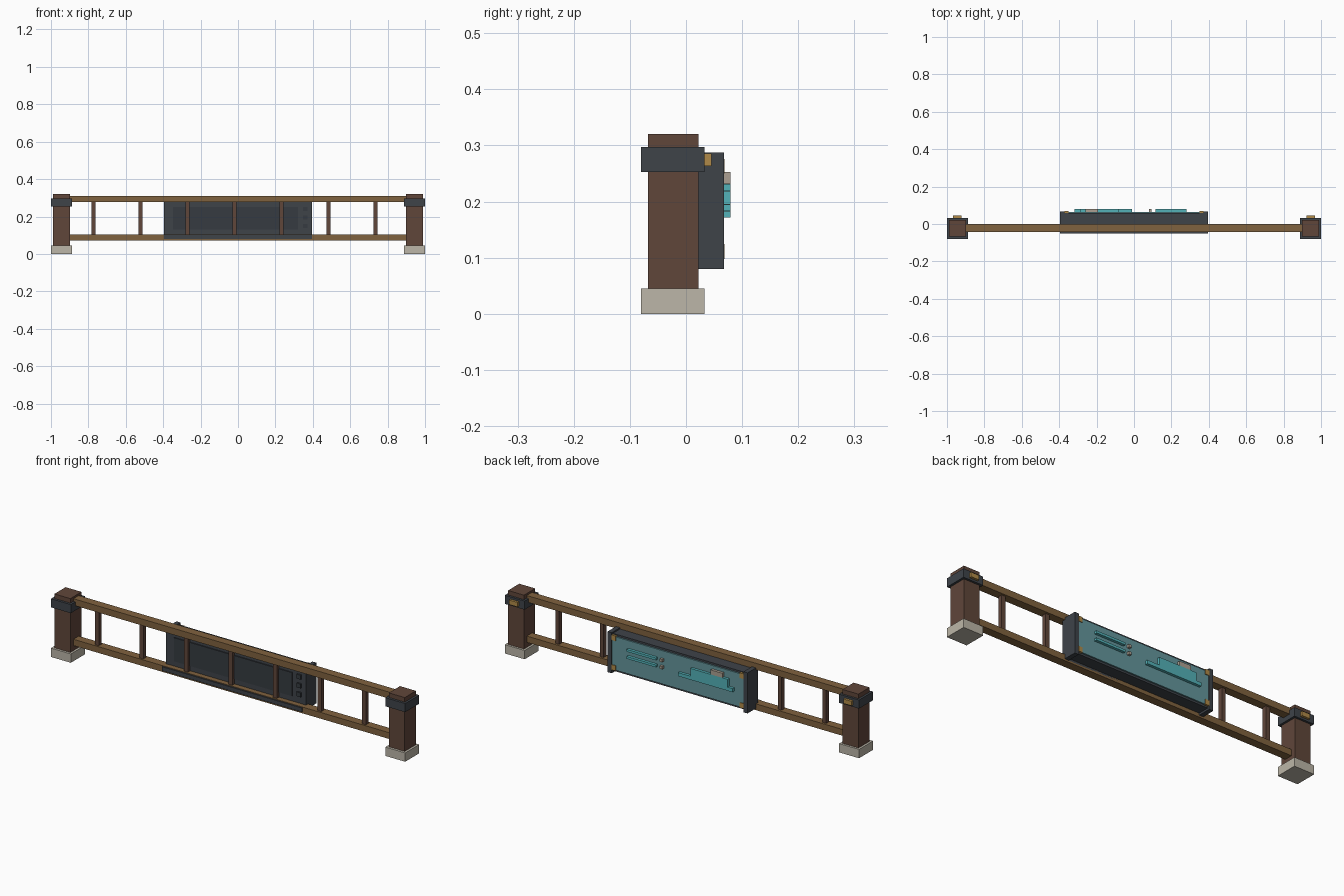
import bpy

if "Cube" in bpy.data.objects:
    bpy.data.objects.remove(bpy.data.objects["Cube"])


def material(name, srgb):
    """Flat colour from 0-255 sRGB values."""
    m = bpy.data.materials.new(name)
    lin = [(c / 255 / 12.92) if c / 255 < 0.04 else ((c / 255 + 0.055) / 1.055) ** 2.4 for c in srgb]
    m.diffuse_color = (*lin, 1)
    m.use_nodes = True
    m.node_tree.nodes["Principled BSDF"].inputs["Base Color"].default_value = m.diffuse_color
    return m


POST = material("dark_brown_wood", (96, 70, 58))
RAIL = material("light_brown_wood", (128, 98, 62))
DARK = material("charcoal_metal", (62, 67, 73))
INSET = material("deep_charcoal", (54, 59, 65))
STONE = material("pale_stone", (188, 182, 168))
GOLD = material("brass", (176, 138, 72))
GLASS = material("muted_teal", (100, 150, 156))
CYAN = material("bright_cyan", (84, 178, 184))
TAN = material("warm_grey", (172, 160, 146))


def box(name, x, y, z, mat):
    """Axis-aligned box from (min, max) ranges."""
    (x0, x1), (y0, y1), (z0, z1) = sorted(x), y, z
    verts = [(a, b, c) for a in (x0, x1) for b in (y0, y1) for c in (z0, z1)]
    faces = [(0, 1, 3, 2), (4, 6, 7, 5), (0, 4, 5, 1), (2, 3, 7, 6), (0, 2, 6, 4), (1, 5, 7, 3)]
    me = bpy.data.meshes.new(name)
    me.from_pydata(verts, [], faces)
    me.materials.append(mat)
    ob = bpy.data.objects.new(name, me)
    bpy.context.collection.objects.link(ob)
    return ob


# End posts with stone foot, metal collar and brass plate at the back
for s, side in ((-1, "left"), (1, "right")):
    c = s * 0.944
    box(f"{side}_post", (c - 0.045, c + 0.045), (-0.068, 0.022), (0.04, 0.32), POST)
    box(f"{side}_post_foot", (c - 0.056, c + 0.056), (-0.08, 0.033), (0, 0.045), STONE)
    box(f"{side}_post_collar", (c - 0.056, c + 0.056), (-0.08, 0.033), (0.253, 0.297), DARK)
    box(f"{side}_collar_plate", (c - 0.023, c + 0.023), (0.03, 0.045), (0.263, 0.286), GOLD)

# Rails
box("top_rail", (-0.91, 0.91), (-0.043, 0.0), (0.277, 0.31), RAIL)
box("bottom_rail", (-0.91, 0.91), (-0.043, 0.0), (0.071, 0.103), RAIL)

# Balusters
for i in range(7):
    x = -0.773 + 0.2513 * i
    box(f"baluster_{i + 1}", (x - 0.011, x + 0.011), (-0.034, -0.011), (0.1, 0.28), POST)

# Display housing
box("housing_body", (-0.38, 0.38), (-0.016, 0.058), (0.09, 0.28), DARK)
box("housing_front_lip", (-0.395, 0.395), (-0.05, 0.0), (0.08, 0.101), DARK)
box("housing_front_panel", (-0.347, 0.32), (-0.021, -0.015), (0.13, 0.25), INSET)
for i, z in enumerate((0.15, 0.195, 0.24)):
    box(f"front_button_{i + 1}", (0.347, 0.371), (-0.024, -0.015), (z - 0.011, z + 0.011), INSET)
for s, side in ((-1, "left"), (1, "right")):
    box(f"{side}_housing_end", (s * 0.372, s * 0.395), (-0.017, 0.068), (0.08, 0.287), DARK)
    for z, lvl in ((0.111, "lower"), (0.263, "upper")):
        box(f"{side}_{lvl}_corner_bracket", (s * 0.35, s * 0.3725), (0.058, 0.0685), (z - 0.013, z + 0.013), GOLD)

# Back screen with raised relief
box("screen", (-0.371, 0.371), (0.056, 0.065), (0.1, 0.27), GLASS)
Y = (0.064, 0.079)
box("relief_base", (-0.318, -0.01), Y, (0.172, 0.19), CYAN)
box("relief_middle", (-0.29, -0.08), Y, (0.19, 0.23), CYAN)
box("relief_top", (-0.26, -0.193), Y, (0.23, 0.253), TAN)
for z, lvl in ((0.189, "lower"), (0.225, "upper")):
    box(f"{lvl}_relief_bar", (0.115, 0.28), Y, (z - 0.006, z + 0.006), CYAN)
    box(f"{lvl}_relief_dot", (0.08, 0.094), Y, (z - 0.007, z + 0.007), TAN)
